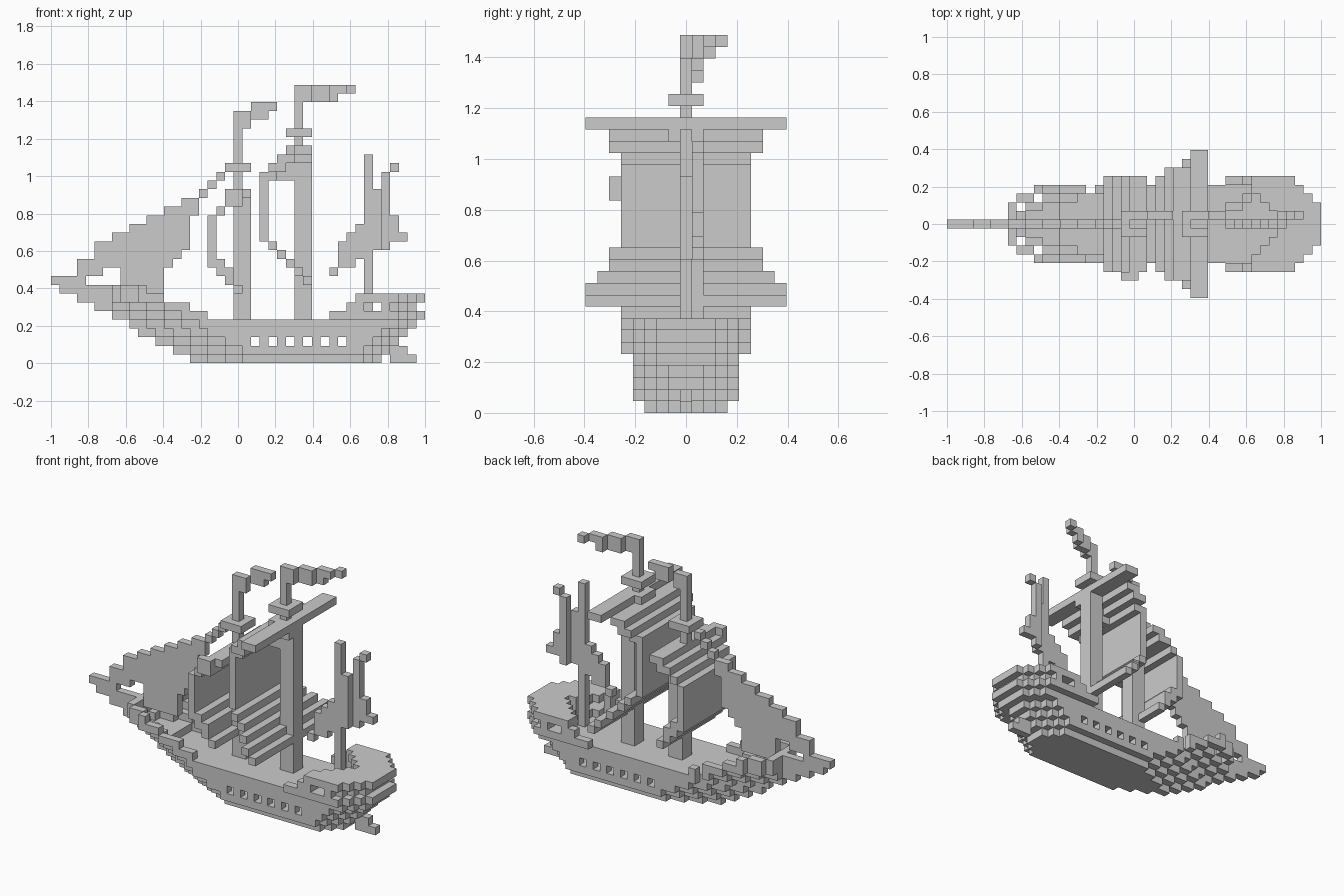
import bpy, bmesh
from mathutils import Vector

if "Cube" in bpy.data.objects:
    bpy.data.objects.remove(bpy.data.objects["Cube"])

UNIT = 2 / 43  # edge of one block

grey = bpy.data.materials.new("grey")
grey.use_nodes = True
grey.diffuse_color = (0.6, 0.6, 0.6, 1)
grey.node_tree.nodes["Principled BSDF"].inputs["Base Color"].default_value = (0.6, 0.6, 0.6, 1)


def box(x, z, y=(0, 0)):
    """Blocks filling inclusive ranges of length, height and width."""
    return {(i, j, k) for i in range(x[0], x[1] + 1)
            for j in range(y[0], y[1] + 1) for k in range(z[0], z[1] + 1)}


def side(half):
    return (-half, half)


def build(name, cells):
    """Skin a set of blocks with its outer faces only."""
    bm = bmesh.new()
    corners = {}

    def vert(p):
        key = tuple(round(2 * c) for c in p)
        if key not in corners:
            corners[key] = bm.verts.new((p.x * UNIT - 1, p.y * UNIT, p.z * UNIT))
        return corners[key]

    for cell in sorted(cells):
        centre = Vector(cell) + Vector((0.5, 0, 0.5))
        for axis in range(3):
            for sign in (-1, 1):
                n = Vector((0, 0, 0))
                n[axis] = sign
                if tuple(int(a + b) for a, b in zip(cell, n)) in cells:
                    continue
                u = Vector((0, 0, 0))
                u[(axis + 1) % 3] = 0.5
                v = n.cross(u)
                mid = centre + n / 2
                bm.faces.new([vert(mid + d) for d in (-u - v, u - v, u + v, v - u)])
    bmesh.ops.dissolve_limit(bm, angle_limit=0.01, verts=bm.verts, edges=bm.edges)
    mesh = bpy.data.meshes.new(name)
    bm.to_mesh(mesh)
    bm.free()
    mesh.materials.append(grey)
    obj = bpy.data.objects.new(name, mesh)
    bpy.context.collection.objects.link(obj)


# Hull layers: slowly flaring bow, tapered stern, hollow between floor and deck
STEM = [16, 14, 12, 10, 9, 7, 5, 3, 1, 0]
STERN = [37, 38, 39, 40, 41, 42, 41, 42]


def half_width(i, k):
    limit = 3 if k == 0 else 5 if k > 4 and i > 31 else 4
    if k > 6:  # the top rails begin abruptly
        bow = 2 + (i - 6) // 2 if i > 6 else -1
    else:
        bow = (i - STEM[k]) // 2
    behind = STERN[min(k, 7)] - i
    if bow < 0 or behind < 0:
        return -1
    return min(limit, bow, behind + (2 if k > 3 else 1))


def layer(k, first, last):
    return set().union(*(box((i, i), (k, k), side(half_width(i, k)))
                         for i in range(first, last + 1)))


def rim(k, first, last):
    return {(i, j, z) for i, j, z in layer(k, first, last)
            if abs(j) == half_width(i, k) or abs(j) > half_width(i - 1, k)
            or abs(j) > half_width(i + 1, k)}


hull = layer(0, 0, 42) | layer(1, 0, 42) | layer(4, 0, 42)
for k in (2, 3):
    hull |= rim(k, 0, 42)
for i in range(23, 34, 2):  # gun ports
    hull -= box((i, i), (2, 2), side(5))
build("hull", hull)

# Raised bow deck with stepped rails
bow = layer(5, 7, 12) | rim(5, 13, 17) | rim(6, 5, 15) | rim(7, 7, 12) | rim(8, 7, 10)
bow.discard((16, 4, 5))
build("bow_deck", bow)

# Stern castle with side windows, a flat upper deck and stepped front corners
castle = layer(5, 32, 42) | layer(6, 34, 42) | layer(7, 35, 42)
castle = {c for c in castle if abs(c[1]) > min(4, 38 - c[0])}
castle -= box((36, 37), (6, 6), side(5))
build("stern_castle", castle)

# Stem and bowsprit climb along the centre line
stem = set()
for k, start in enumerate(STEM):
    end = start + 1 if k < 7 else 7 if k < 9 else 3
    stem |= box((start, end), (k, k))
build("stem_and_bowsprit", stem)

build("rudder", box((39, 41), (0, 0)) | box((39, 40), (1, 1)))


# Masts: thick lower part, lookout platform, thin pole
def mast(name, i, top, nest, tip):
    build(name, box((i, i + 1), (5, top), (0, 1)) | box((i, i), (top, tip)))
    build(name + "_lookout", box((i - 1, i + 1), (nest, nest), side(1)))


mast("fore_mast", 21, 19, 22, 28)
mast("main_mast", 28, 24, 26, 31)
build("mizzen_mast", box((36, 36), (5, 23)))

# Pennants drift to the left side of the ship
flag = set()
for i in range(29, 35):
    j = (i - 28) // 2
    flag |= box((i, i), (30 if i < 33 else 31, 31), (j, j))
build("main_pennant", flag)
build("fore_pennant", box((22, 22), (27, 28)) | box((23, 24), (28, 29), (1, 1))
      | box((25, 25), (29, 29), (1, 1)))


# Square sails: billowing strips of (length range, height range, half width)
def sail(name, strips):
    build(name, set().union(*(box(x, z, side(h)) for x, z, h in strips)))


sail("main_sail", [
    ((28, 29), (24, 24), 8), ((26, 27), (23, 23), 6), ((25, 26), (22, 22), 6),
    ((24, 25), (21, 21), 5), ((24, 24), (14, 20), 5), ((25, 25), (13, 13), 6),
    ((26, 26), (12, 12), 6), ((27, 27), (11, 11), 7), ((28, 28), (10, 10), 8),
    ((29, 29), (9, 9), 8)])
build("main_sail_stay", box((25, 28), (21, 22)) | box((27, 29), (23, 24), side(1)))
sail("fore_sail", [
    ((21, 22), (19, 19), 5), ((20, 21), (18, 18), 5), ((19, 19), (17, 17), 5),
    ((18, 18), (11, 16), 5), ((19, 19), (10, 11), 5), ((20, 20), (9, 10), 5),
    ((21, 21), (8, 8), 5)])
build("fore_yard_end", box((20, 21), (18, 19), (-6, -6)))

# Triangular jib on the centre line, with its stay
jib = box((8, 12), (8, 10)) | box((3, 5), (10, 10))
for k in range(11, 19):
    start = 3 if k == 11 else max(5, 2 * k - 21)
    end = 13 if k == 11 else 14 if k == 12 else 15 if k < 17 else 16
    jib |= box((start, end), (k, k))
for step in range(4):
    jib |= box((17 + step, 17 + step), (19 + step, 19 + step))
build("jib_sail", jib)

# Mizzen sail: sheets before and behind its mast, the rear one bent sideways
aft = (box((37, 38), (13, 19)) | box((39, 39), (14, 16)) | box((40, 40), (14, 14))
       | box((38, 38), (20, 21)) | box((39, 39), (22, 22)))
build("mizzen_sail_aft", {(i, int(i > 37), k) for i, j, k in aft})
build("mizzen_sail_fore", box((32, 32), (10, 10)) | box((33, 34), (11, 11))
      | box((33, 35), (12, 13)) | box((34, 35), (14, 14)) | box((35, 35), (15, 15)))
